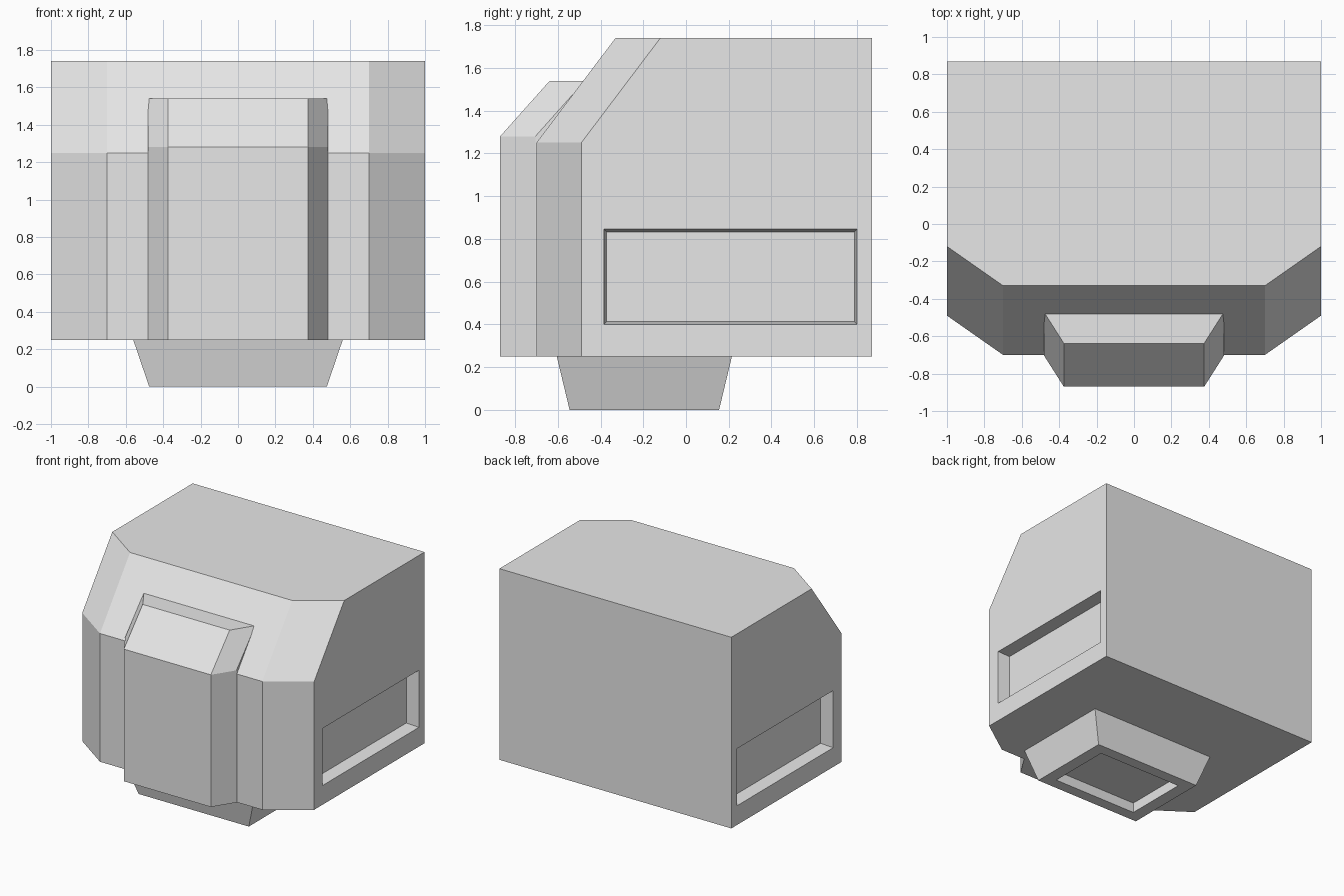
import bpy
import bmesh

cube = bpy.data.objects.get("Cube")
if cube:
    bpy.data.objects.remove(cube, do_unlink=True)

GREY = (0.8, 0.8, 0.8, 1.0)
grey = bpy.data.materials.new("light_grey")
grey.use_nodes = True
grey.diffuse_color = GREY
grey.node_tree.nodes["Principled BSDF"].inputs["Base Color"].default_value = GREY


def loft(name, rings):
    """Skin a stack of matching rings and close both ends."""
    bm = bmesh.new()
    loops = [[bm.verts.new(p) for p in ring] for ring in rings]
    n = len(loops[0])
    for low, high in zip(loops, loops[1:]):
        for i in range(n):
            j = (i + 1) % n
            bm.faces.new((low[i], low[j], high[j], high[i]))
    bm.faces.new(loops[0][::-1])
    bm.faces.new(loops[-1])
    bmesh.ops.recalc_face_normals(bm, faces=bm.faces)
    mesh = bpy.data.meshes.new(name)
    bm.to_mesh(mesh)
    bm.free()
    mesh.materials.append(grey)
    obj = bpy.data.objects.new(name, mesh)
    bpy.context.collection.objects.link(obj)
    return obj


def mirrored(half, z):
    """Full outline at height z from right-hand points listed back to front."""
    return [(x, y, z) for x, y in half] + [(-x, y, z) for x, y in reversed(half)]


def rect_x(x, y0, y1, z0, z1, grow=0.0):
    """Rectangle in the plane at x."""
    return [(x, y0 - grow, z0 - grow), (x, y1 + grow, z0 - grow),
            (x, y1 + grow, z1 + grow), (x, y0 - grow, z1 + grow)]


def carve(target, cutter):
    """Subtract the cutter, bake the result and drop the cutter."""
    cutter.hide_render = True
    mod = target.modifiers.new("recess", 'BOOLEAN')
    mod.operation = 'DIFFERENCE'
    mod.solver = 'EXACT'
    mod.object = cutter
    graph = bpy.context.evaluated_depsgraph_get()
    baked = bpy.data.meshes.new_from_object(target.evaluated_get(graph))
    target.modifiers.clear()
    target.data = baked
    bpy.data.objects.remove(cutter, do_unlink=True)


# Main body: chamfered front corners, front leaning back near the top
BASE, SHOULDER, TOP, LEAN = 0.25, 1.25, 1.74, 0.37


def body_half(lean):
    return [(1, 0.87), (1, -0.49 + lean), (0.7, -0.7 + lean)]


body = loft("body", [mirrored(body_half(0), BASE),
                     mirrored(body_half(0), SHOULDER),
                     mirrored(body_half(LEAN), TOP)])

# Slightly tapered long recess in each side
for side in (-1, 1):
    span = (-0.373, 0.788, 0.412, 0.833)
    carve(body, loft("side_recess_cutter", [rect_x(side * 0.9, *span),
                                            rect_x(side, *span, 0.012),
                                            rect_x(side * 1.1, *span, 0.012)]))

# Front panel with bevelled sides and a sloped top
def panel_half(lean):
    return [(0.48, -0.4 + lean), (0.48, -0.705 + lean), (0.375, -0.87 + lean)]


front_panel = loft("front_panel", [mirrored(panel_half(0), BASE),
                                   mirrored(panel_half(0), 1.28),
                                   mirrored(panel_half(0.232), 1.54)])

# Tapered foot with a hollow underside
def foot_half(x, y):
    return [(x, -0.195 + y), (x, -0.195 - y)]


foot = loft("foot", [mirrored(foot_half(0.475, 0.35), 0),
                     mirrored(foot_half(0.56, 0.41), BASE)])
carve(foot, loft("foot_recess_cutter", [mirrored(foot_half(0.375, 0.26), -0.1),
                                        mirrored(foot_half(0.375, 0.26), 0.08)]))
